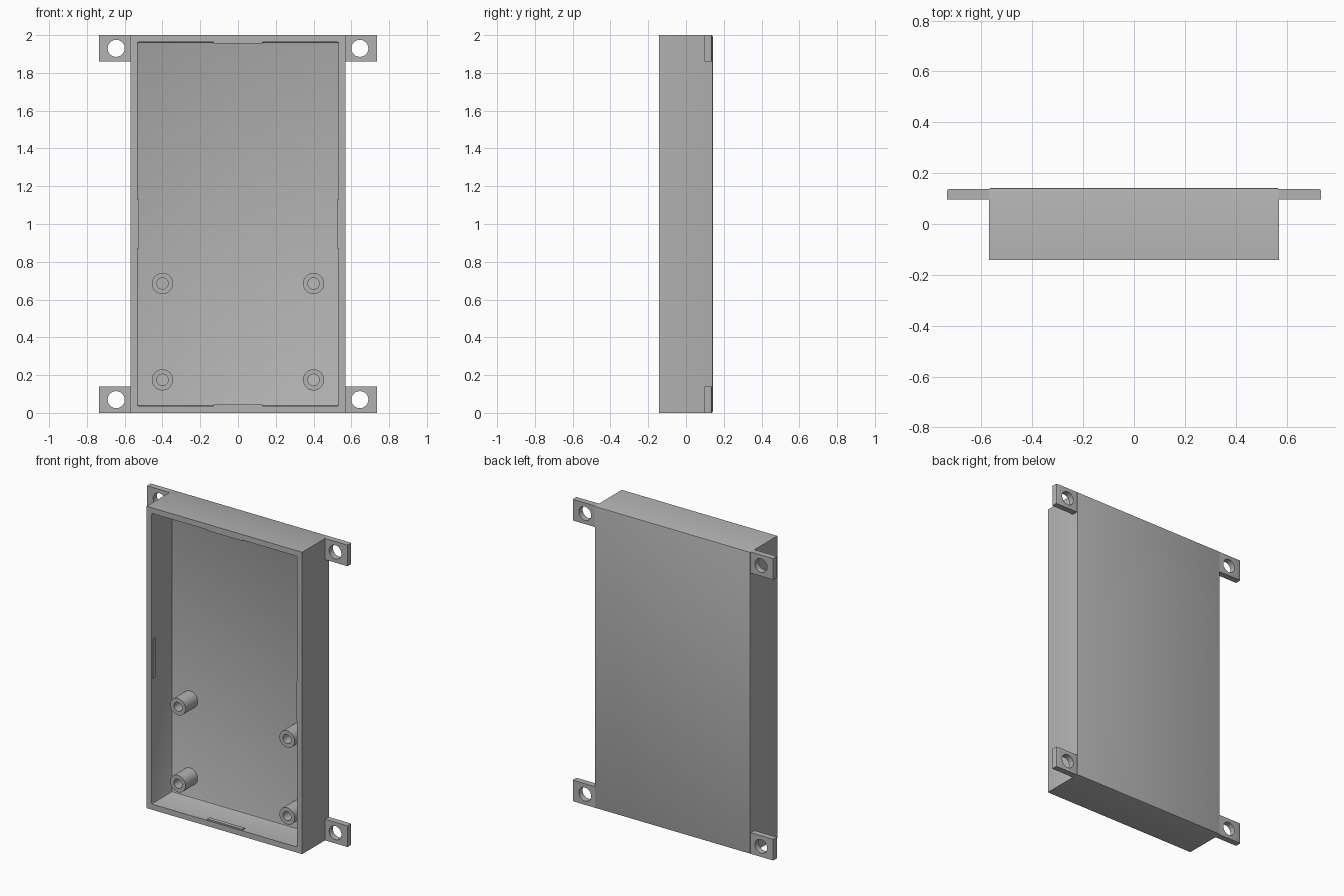
import bpy, bmesh, math
from mathutils import Matrix, Vector

if "Cube" in bpy.data.objects:
    bpy.data.objects.remove(bpy.data.objects["Cube"], do_unlink=True)

grey = bpy.data.materials.new("plain_grey")
grey.use_nodes = True
colour = (0.45, 0.45, 0.45, 1)
grey.diffuse_color = colour
grey.node_tree.nodes["Principled BSDF"].inputs["Base Color"].default_value = colour

FRONT, BACK, FLOOR = -0.142, 0.142, 0.07
SOFT = 0.007


def finish(bm, name):
    mesh = bpy.data.meshes.new(name)
    bmesh.ops.recalc_face_normals(bm, faces=bm.faces)
    bm.to_mesh(mesh)
    bm.free()
    mesh.materials.append(grey)
    obj = bpy.data.objects.new(name, mesh)
    bpy.context.collection.objects.link(obj)
    return obj


def box(name, low, high, soft_edge=None):
    """Box between two corners; soft_edge picks the edges to round off."""
    low, high = Vector(low), Vector(high)
    bm = bmesh.new()
    bmesh.ops.create_cube(bm, size=1)
    bmesh.ops.scale(bm, vec=high - low, verts=bm.verts)
    bmesh.ops.translate(bm, vec=(low + high) / 2, verts=bm.verts)
    if soft_edge:
        edges = [e for e in bm.edges if soft_edge(e)]
        bmesh.ops.bevel(bm, geom=edges, offset=SOFT, segments=2,
                        profile=0.5, affect='EDGES')
    return finish(bm, name)


def cylinder(name, x, z, radius, front, back):
    bm = bmesh.new()
    bmesh.ops.create_cone(bm, cap_ends=True, segments=40, radius1=radius,
                          radius2=radius, depth=back - front)
    bmesh.ops.rotate(bm, matrix=Matrix.Rotation(math.pi / 2, 3, 'X'), verts=bm.verts)
    bmesh.ops.translate(bm, vec=(x, (front + back) / 2, z), verts=bm.verts)
    return finish(bm, name)


def cut(obj, cutter):
    cutter.hide_render = True
    cutter.hide_viewport = True
    mod = obj.modifiers.new("opening", 'BOOLEAN')
    mod.operation = 'DIFFERENCE'
    mod.solver = 'EXACT'
    mod.object = cutter
    # Bake the cut and drop the helper
    cutter.hide_viewport = False
    graph = bpy.context.evaluated_depsgraph_get()
    result = bpy.data.meshes.new_from_object(obj.evaluated_get(graph))
    obj.modifiers.clear()
    obj.data = result
    bpy.data.objects.remove(cutter, do_unlink=True)


def smooth(obj):
    bpy.ops.object.select_all(action='DESELECT')
    obj.select_set(True)
    bpy.context.view_layer.objects.active = obj
    bpy.ops.object.shade_smooth_by_angle(angle=math.radians(35))


def at_back(edge):
    return all(v.co.y > 0.1 for v in edge.verts)


# Open tray with a thick floor at the back
tray = box("tray", (-0.57, FRONT, 0), (0.57, BACK, 2), at_back)
cavity = box("cavity_cutter", (-0.533, FRONT - 0.1, 0.037), (0.533, FLOOR, 1.963),
             lambda e: any(v.co.y > 0 for v in e.verts))
cut(tray, cavity)
smooth(tray)

# Mounting ears with screw holes at the four corners
for side, sx in (("left", 1), ("right", -1)):
    for level, z0, zc in (("lower", 0, 0.07), ("upper", 1.86, 1.93)):
        xs = sorted((0.565 * sx, 0.735 * sx))
        ear = box(f"{level}_{side}_mounting_ear", (xs[0], 0.097, z0),
                  (xs[1], 0.137, z0 + 0.14),
                  lambda e: all(v.co.y > 0.12 and abs(v.co.x) > 0.7 for v in e.verts))
        cut(ear, cylinder("hole_cutter", 0.645 * sx, zc, 0.045, 0, 0.3))
        smooth(ear)

# Hollow standoffs on the floor
for side, sx in (("left", 1), ("right", -1)):
    for level, z in (("lower", 0.175), ("upper", 0.685)):
        post = cylinder(f"{level}_{side}_standoff", 0.4 * sx, z, 0.056, -0.058, FLOOR + 0.01)
        cut(post, cylinder("bore_cutter", 0.4 * sx, z, 0.03, -0.2, FLOOR))
        smooth(post)

# Thin snap ridges just inside the rim
for side, sx in (("left", 1), ("right", -1)):
    xs = sorted((0.525 * sx, 0.54 * sx))
    box(f"{side}_snap_ridge", (xs[0], -0.138, 0.87), (xs[1], -0.112, 1.13))
for level, z in (("lower", 0.03), ("upper", 1.955)):
    box(f"{level}_snap_ridge", (-0.13, -0.138, z), (0.13, -0.112, z + 0.015))
